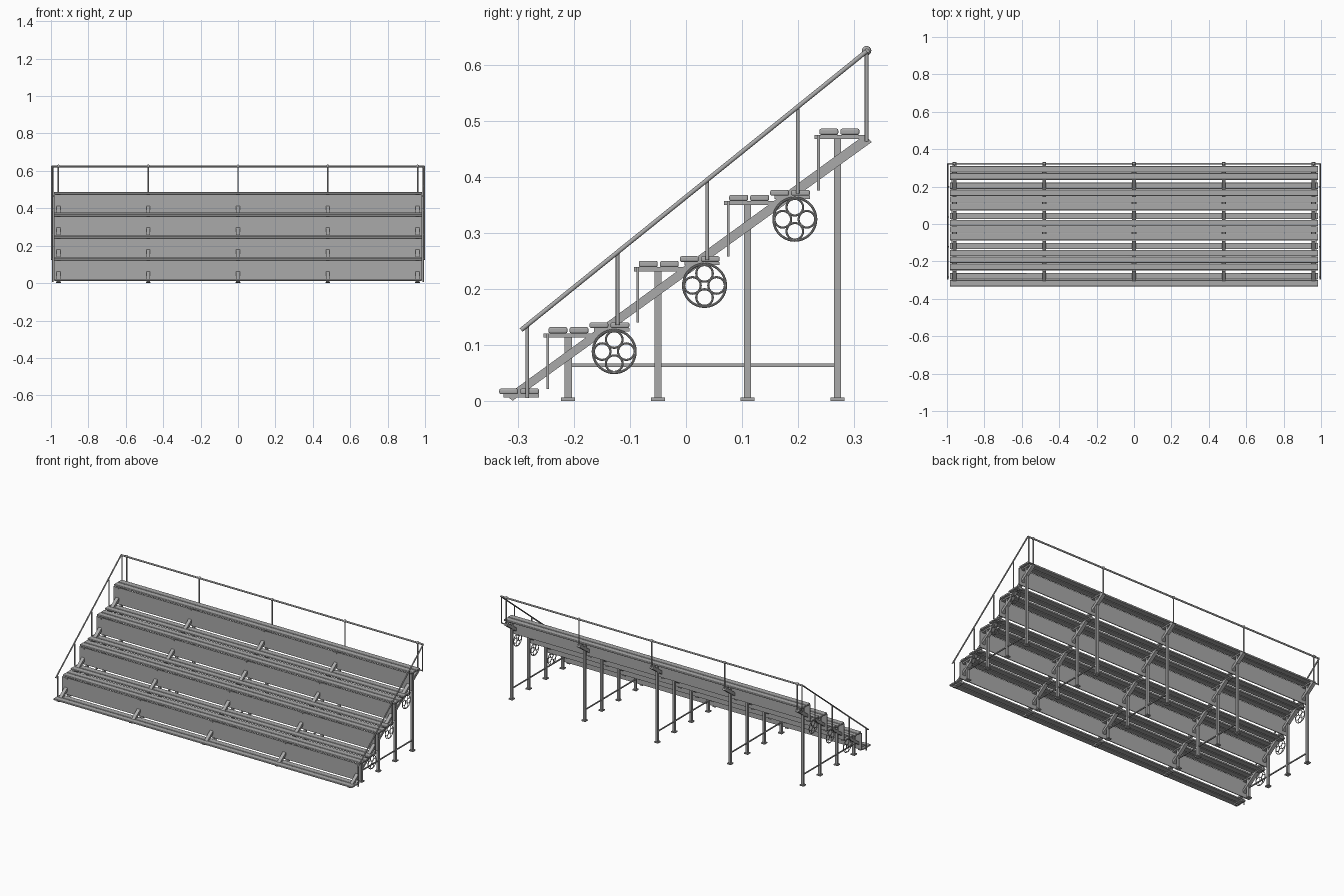
import bpy, bmesh, math
from mathutils import Vector

if "Cube" in bpy.data.objects:
    bpy.data.objects.remove(bpy.data.objects["Cube"])

metal = bpy.data.materials.new("galvanised grey")
metal.diffuse_color = (0.4, 0.4, 0.4, 1)
metal.use_nodes = True
metal.node_tree.nodes["Principled BSDF"].inputs["Base Color"].default_value = metal.diffuse_color

FRAMES = [-0.96, -0.48, 0.0, 0.48, 0.96]
DY, DZ = 0.161, 0.118          # run and rise of one row


def finish(name, bm, smooth=False):
    bmesh.ops.recalc_face_normals(bm, faces=bm.faces)
    me = bpy.data.meshes.new(name)
    bm.to_mesh(me)
    bm.free()
    me.materials.append(metal)
    ob = bpy.data.objects.new(name, me)
    bpy.context.collection.objects.link(ob)
    if smooth:
        bpy.context.view_layer.objects.active = ob
        ob.select_set(True)
        bpy.ops.object.shade_smooth_by_angle(angle=math.radians(35))
        ob.select_set(False)
    return ob


def prism(name, profile, x0, x1):
    """Extrude a (y, z) outline along x."""
    bm = bmesh.new()
    f = bm.faces.new([bm.verts.new((x0, y, z)) for y, z in profile])
    r = bmesh.ops.extrude_face_region(bm, geom=[f])
    vs = [g for g in r["geom"] if isinstance(g, bmesh.types.BMVert)]
    bmesh.ops.translate(bm, vec=(x1 - x0, 0, 0), verts=vs)
    return finish(name, bm)


def box(name, x, y, z):
    return prism(name, [(y[0], z[0]), (y[1], z[0]), (y[1], z[1]), (y[0], z[1])], *x)


def tube(name, a, b, r, n=12):
    a, b = Vector(a), Vector(b)
    d = b - a
    bm = bmesh.new()
    bmesh.ops.create_cone(bm, cap_ends=True, segments=n, radius1=r, radius2=r, depth=d.length)
    bm.transform(d.to_track_quat('Z', 'Y').to_matrix().to_4x4())
    bmesh.ops.translate(bm, vec=(a + b) / 2, verts=bm.verts)
    return finish(name, bm, True)


def ball(name, c, r):
    bm = bmesh.new()
    bmesh.ops.create_uvsphere(bm, u_segments=14, v_segments=8, radius=r)
    bmesh.ops.translate(bm, vec=c, verts=bm.verts)
    return finish(name, bm, True)


def ring(name, x, y, z, R, r, n=32, m=8):
    bm = bmesh.new()
    g = []
    for i in range(n):
        a = 2 * math.pi * i / n
        g.append([])
        for j in range(m):
            b = 2 * math.pi * j / m
            q = R + r * math.cos(b)
            g[i].append(bm.verts.new((x + r * math.sin(b), y + q * math.cos(a), z + q * math.sin(a))))
    for i in range(n):
        for j in range(m):
            k, l = (i + 1) % n, (j + 1) % m
            bm.faces.new((g[i][j], g[k][j], g[k][l], g[i][l]))
    return finish(name, bm, True)


def plank(name, y, z0, z1):
    """Rounded plank with end caps, 0.0335 deep."""
    ob = box(name, (-0.985, 0.985), (y, y + 0.0335), (z0, z1))
    bv = ob.modifiers.new("rounding", 'BEVEL')
    bv.width = 0.003
    bv.segments = 3
    bpy.context.view_layer.objects.active = ob
    ob.select_set(True)
    bpy.ops.object.shade_smooth_by_angle(angle=math.radians(35))
    ob.select_set(False)


# rows of seats, footboards and risers
for i in range(4):
    dy, dz = DY * i, DZ * i
    for k in (0, 0.0375):
        plank("seat_plank", -0.245 + k + dy, 0.121 + dz, 0.132 + dz)
        plank("foot_plank", -0.333 + k + dy, 0.0125 + dz, 0.0225 + dz)
    box("riser_panel", (-0.985, 0.985), (-0.249 + dy, -0.2445 + dy), (0.022 + dz, 0.121 + dz))

# support frames
for x in FRAMES:
    w = (x - 0.01, x + 0.01)
    prism("stringer", [(-0.321, 0.010), (-0.309, 0.001), (0.331, 0.462), (0.319, 0.475)], *w)
    for i in range(4):
        dy, dz = DY * i, DZ * i
        yl = -0.21 + 0.16 * i
        box("leg", (x - 0.007, x + 0.007), (yl - 0.0063, yl + 0.0063), (0.004, 0.116 + dz))
        box("foot_plate", (x - 0.0125, x + 0.0125), (yl - 0.0125, yl + 0.0125), (0, 0.0065))
        box("seat_bracket", w, (-0.254 + dy, -0.165 + dy), (0.1135 + dz, 0.121 + dz))
        box("foot_bracket", w, (-0.325 + dy, -0.262 + dy), (0.0065 + dz, 0.0125 + dz))
    box("tie_bar", (x - 0.003, x + 0.003), (-0.21, 0.27), (0.061, 0.067))

# back guard rail
RY, RZ = 0.322, 0.624
tube("back_rail", (-0.996, RY, RZ), (0.996, RY, RZ), 0.005)
for x in FRAMES:
    tube("back_post", (x, RY, 0.463), (x, RY, RZ), 0.0038)
    ball("post_joint", (x, RY, RZ + 0.001), 0.0085)

# sloping side rails, posts and ring ornaments
for s in (-1, 1):
    tube("side_rail", (s * 0.996, -0.294, 0.127), (s * 0.996, RY, RZ), 0.004)
    for y, z in ((-0.283, 0.006), (-0.122, 0.136), (0.038, 0.252), (0.199, 0.37), (RY, 0.463)):
        top = 0.127 + (y + 0.294) * (RZ - 0.127) / (RY + 0.294)
        tube("side_post", (s * 0.991, y, z), (s * 0.991, y, top), 0.0033)
    tube("rail_end_link", (s * 0.96, RY, 0.466), (s * 0.991, RY, 0.466), 0.0035)
    for i in range(3):
        cy, cz = -0.128 + DY * i, 0.0885 + DZ * i
        xr = s * 0.974
        ring("large_ring", xr, cy, cz, 0.038, 0.0022, 40)
        for a in range(4):
            ang = a * math.pi / 2
            ring("small_ring", xr, cy + 0.0215 * math.cos(ang), cz + 0.0215 * math.sin(ang), 0.0148, 0.0019, 24)
